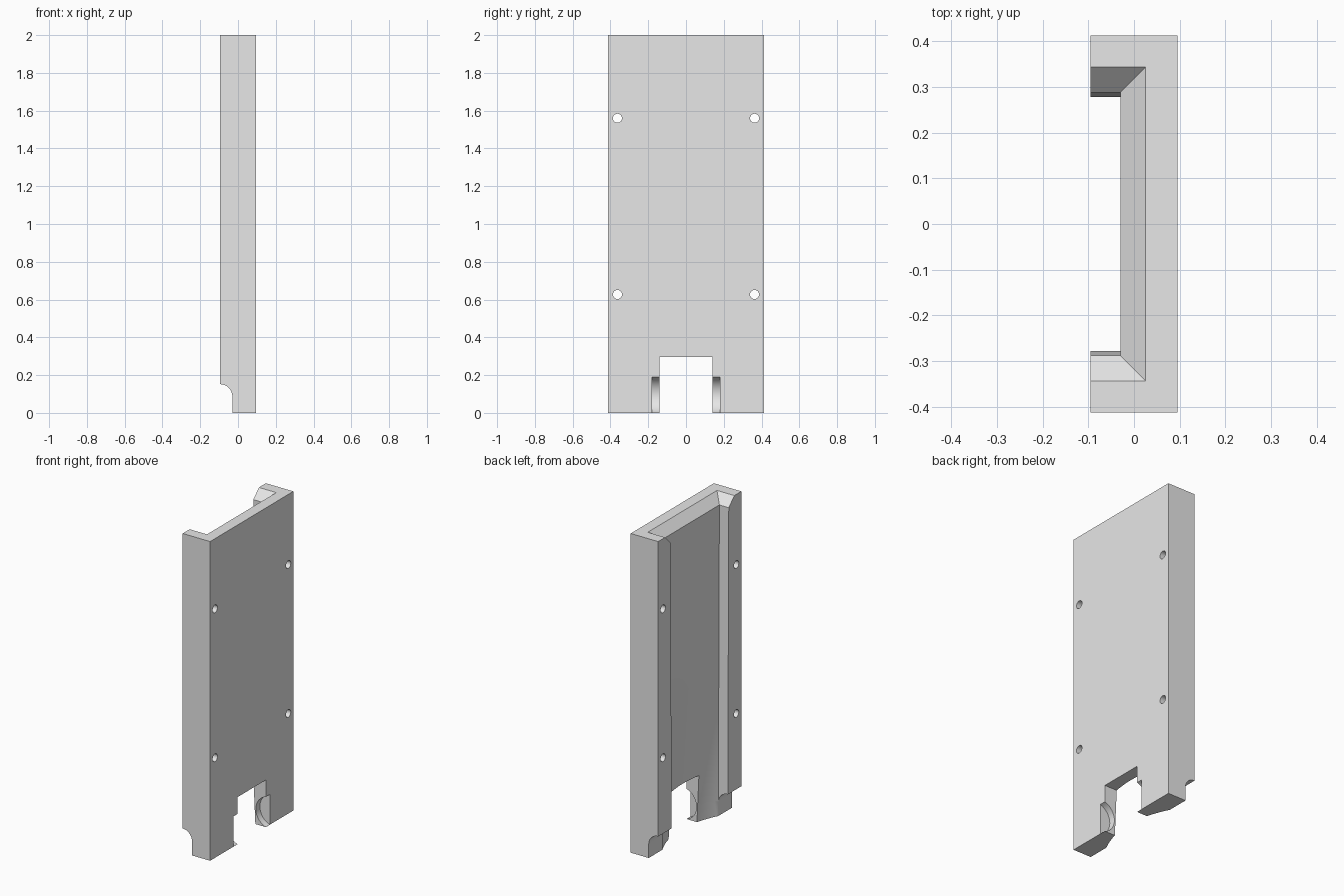
import bpy
import bmesh
import math

cube = bpy.data.objects.get("Cube")
if cube:
    bpy.data.objects.remove(cube, do_unlink=True)

HX, HY, H = 0.095, 0.412, 2.0      # half thickness, half width, height
FLOOR, WALL = -0.03, 0.277         # channel floor and half width

grey = bpy.data.materials.new("light_grey")
grey.use_nodes = True
grey.diffuse_color = (0.8, 0.8, 0.8, 1)
grey.node_tree.nodes["Principled BSDF"].inputs["Base Color"].default_value = (0.8, 0.8, 0.8, 1)


def loft(name, rings):
    """Closed solid through rings that share a point count."""
    bm = bmesh.new()
    loops = [[bm.verts.new(p) for p in ring] for ring in rings]
    n = len(loops[0])
    for a, b in zip(loops, loops[1:]):
        for i in range(n):
            j = (i + 1) % n
            bm.faces.new((a[i], a[j], b[j], b[i]))
    bm.faces.new(loops[0])
    bm.faces.new(loops[-1])
    bmesh.ops.recalc_face_normals(bm, faces=bm.faces)
    mesh = bpy.data.meshes.new(name)
    bm.to_mesh(mesh)
    bm.free()
    mesh.materials.append(grey)
    obj = bpy.data.objects.new(name, mesh)
    bpy.context.collection.objects.link(obj)
    return obj


def box(name, x0, x1, y0, y1, z0, z1):
    return loft(name, [[(x0, y0, z), (x1, y0, z), (x1, y1, z), (x0, y1, z)] for z in (z0, z1)])


def circle(cx, cz, r, n):
    return [(cx + r * math.cos(2 * math.pi * i / n), cz + r * math.sin(2 * math.pi * i / n))
            for i in range(n)]


def channel_ring(z, depth, half, bulge):
    steps = 24
    ring = [(-0.2, -half, z)]
    for i in range(steps + 1):
        t = 2 * i / steps - 1
        ring.append((depth + bulge * (1 - t * t), t * half, z))
    return ring + [(-0.2, half, z)]


bracket = box("channel_bracket", -HX, HX, -HY, HY, 0, H)
cutters = []

# Channel: flared mouth at the top, tapering walls, floor hollowing toward the foot
rings = []
for z in (-0.05, 0.1, 0.3, 0.5, 0.7, 0.9, 1.13, 1.945):
    bulge = max(0, 0.07 * (1 - z / 1.13))
    rings.append(channel_ring(z, FLOOR, WALL + 0.011 * z / H, bulge))
rings.append(channel_ring(H + 0.02, FLOOR + 0.075, 0.288 + 0.075, 0))
cutters.append(loft("channel_cutter", rings))

# Rounded step across the open side of the foot
step = [(-0.2, -0.1), (FLOOR, -0.1)]
step += [(-HX + 0.065 * math.cos(a), 0.087 + 0.065 * math.sin(a))
         for a in (math.pi / 2 * i / 12 for i in range(13))]
step.append((-0.2, 0.152))
cutters.append(loft("foot_step_cutter", [[(x, y, z) for x, z in step] for y in (-0.6, 0.6)]))

# Square opening in the foot
cutters.append(box("foot_opening_cutter", -0.3, 0.3, -0.14, 0.14, -0.1, 0.295))

# Round recesses either side of the opening
cutters.append(loft("round_recess_cutter",
                    [[(x, y, z) for x, z in circle(0.125, 0.095, 0.0995, 48)]
                     for y in (-0.18, 0.18)]))

# Four screw holes
for y in (-0.363, 0.363):
    for z in (0.627, 1.56):
        cutters.append(loft("screw_hole_cutter",
                            [[(x, y + a, z + b) for a, b in circle(0, 0, 0.024, 24)]
                             for x in (-0.2, 0.2)]))

bpy.ops.object.select_all(action='DESELECT')
bpy.context.view_layer.objects.active = bracket
bracket.select_set(True)
for cutter in cutters:
    cutter.hide_render = True
    mod = bracket.modifiers.new("cut", 'BOOLEAN')
    mod.operation = 'DIFFERENCE'
    mod.solver = 'EXACT'
    mod.object = cutter
    bpy.ops.object.modifier_apply(modifier=mod.name)
    bpy.data.objects.remove(cutter, do_unlink=True)

bpy.ops.object.shade_smooth_by_angle(angle=math.radians(25))
